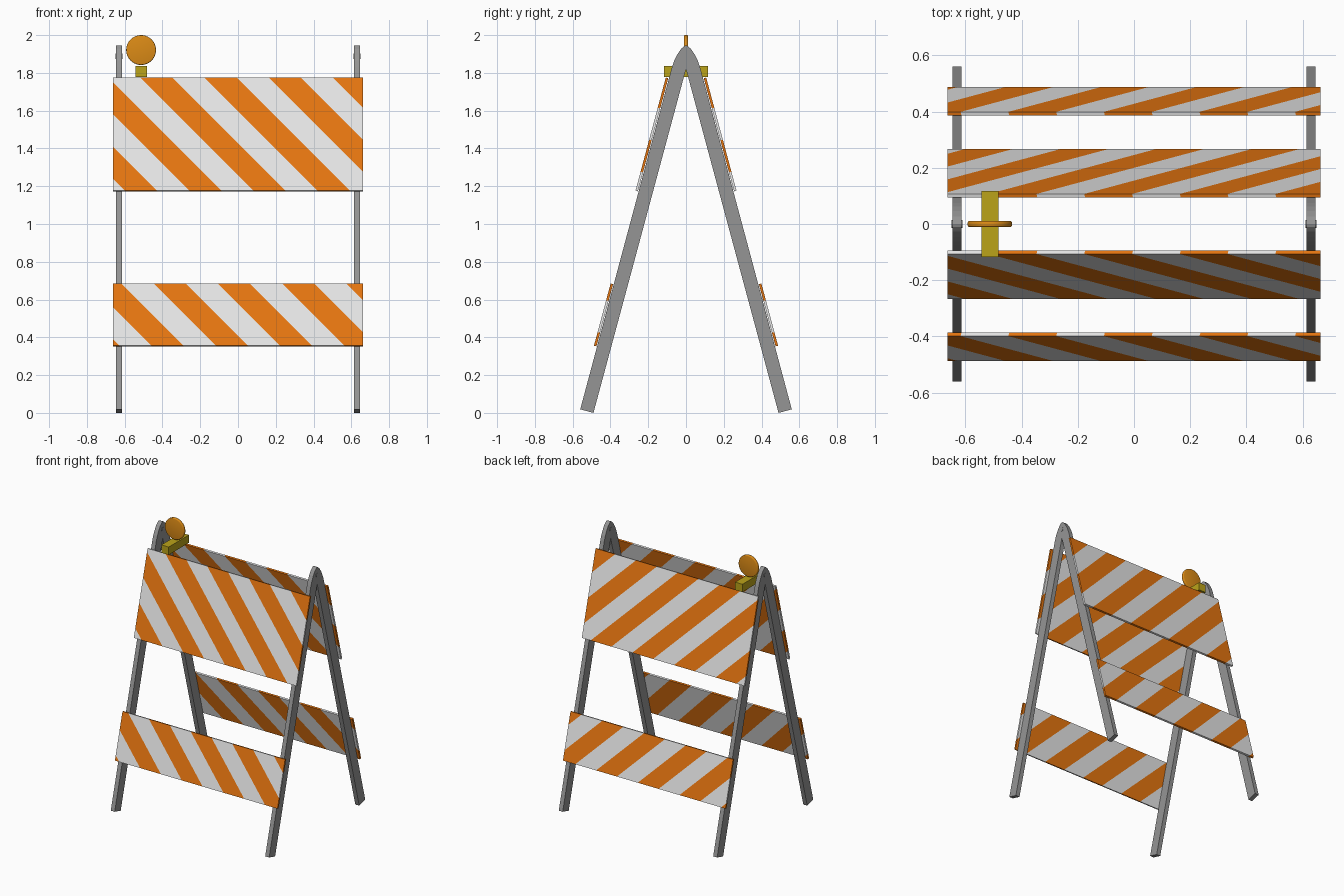
import bpy, bmesh, math
from mathutils import Vector, Matrix

if "Cube" in bpy.data.objects:
    bpy.data.objects.remove(bpy.data.objects["Cube"])


def material(name, rgb):
    m = bpy.data.materials.new(name)
    m.diffuse_color = (*rgb, 1)
    m.use_nodes = True
    m.node_tree.nodes["Principled BSDF"].inputs["Base Color"].default_value = m.diffuse_color
    return m


WHITE = material("board_white", (0.8, 0.8, 0.8))
ORANGE = material("stripe_orange", (0.8, 0.18, 0.005))
STEEL = material("steel_grey", (0.3, 0.3, 0.3))
YELLOW = material("lamp_base_yellow", (0.5, 0.37, 0.01))
AMBER = material("lamp_amber", (0.72, 0.26, 0.008))

TILT = math.radians(15)
SLOPE = math.tan(TILT)
PERIOD, PHASE = 0.34, 0.238     # diagonal stripe spacing and start, along x + z


def finish(name, bm, *mats):
    bmesh.ops.recalc_face_normals(bm, faces=bm.faces)
    me = bpy.data.meshes.new(name)
    bm.to_mesh(me)
    bm.free()
    ob = bpy.data.objects.new(name, me)
    bpy.context.collection.objects.link(ob)
    for m in mats:
        me.materials.append(m)
    return ob


def prism(profile, x0, x1):
    """Extrude a closed (y, z) outline along x."""
    bm = bmesh.new()
    face = bm.faces.new([bm.verts.new((x0, y, z)) for y, z in profile])
    ext = bmesh.ops.extrude_face_region(bm, geom=[face])
    verts = [g for g in ext["geom"] if isinstance(g, bmesh.types.BMVert)]
    bmesh.ops.translate(bm, verts=verts, vec=(x1 - x0, 0, 0))
    return bm


def striped_board(name, side, z_top, z_bot):
    """Tilted board cut by diagonal planes, coloured alternately."""
    def outer(z):
        return 0.107 + (1.775 - z) * SLOPE
    t = 0.0135
    dy, dz = t * math.cos(TILT), t * math.sin(TILT)
    top, bot = (outer(z_top), z_top), (outer(z_bot + dz), z_bot + dz)
    profile = [top, bot, (bot[0] - dy, bot[1] - dz), (top[0] - dy, top[1] - dz)]
    bm = prism([(side * y, z) for y, z in profile], -0.663, 0.663)
    for k in range(-4, 16):
        s = PHASE + k * PERIOD / 2
        bmesh.ops.bisect_plane(bm, geom=bm.verts[:] + bm.edges[:] + bm.faces[:],
                               plane_co=(s, 0, 0), plane_no=Vector((1, 0, 1)).normalized())
    for f in bm.faces:
        c = f.calc_center_median()
        f.material_index = int(((c.x + c.z - PHASE) % PERIOD) < PERIOD / 2)
    finish(name, bm, WHITE, ORANGE)


# Striped boards, front and back
for label, side in (("front", -1), ("back", 1)):
    striped_board(label + "_upper_board", side, 1.775, 1.173)
    striped_board(label + "_lower_board", side, 0.685, 0.352)

# A-shaped side frames with a pointed arch top, and their hinge pins
half = [(0.49, 0.0), (0.56, 0.019), (0.074, 1.832), (0.062, 1.865),
        (0.046, 1.897), (0.026, 1.927), (0.010, 1.942)]
outline = [(0, 1.82)] + half + [(0, 1.945)] + [(-y, z) for y, z in reversed(half)]
for label, x in (("left", -0.63), ("right", 0.63)):
    finish(label + "_leg_frame", prism(outline, x - 0.016, x + 0.016), STEEL)
    bm = bmesh.new()
    bmesh.ops.create_cone(bm, cap_ends=True, segments=16, radius1=0.015, radius2=0.015,
                          depth=0.038,
                          matrix=Matrix.Translation((x, 0, 1.888)) @ Matrix.Rotation(math.pi / 2, 4, 'Y'))
    finish(label + "_hinge_pin", bm, STEEL)

# Lamp base bridging the two upper boards
LX = -0.513
bm = bmesh.new()
bmesh.ops.create_cube(bm, size=1, matrix=Matrix.Translation((LX, 0, 1.808))
                      @ Matrix.Diagonal((0.06, 0.235, 0.058, 1)))
finish("lamp_base", bm, YELLOW)

# Round warning lamp with softened rim
bm = bmesh.new()
bmesh.ops.create_cone(bm, cap_ends=True, segments=40, radius1=0.079, radius2=0.079, depth=0.021,
                      matrix=Matrix.Translation((LX, 0, 1.921)) @ Matrix.Rotation(math.pi / 2, 4, 'X'))
rim = [e for e in bm.edges if abs(e.verts[0].co.y - e.verts[1].co.y) < 1e-4]
bmesh.ops.bevel(bm, geom=rim, offset=0.006, segments=3, profile=0.5, affect='EDGES')
lamp = finish("lamp_disc", bm, AMBER)
bpy.context.view_layer.objects.active = lamp
lamp.select_set(True)
bpy.ops.object.shade_smooth_by_angle(angle=math.radians(35))
